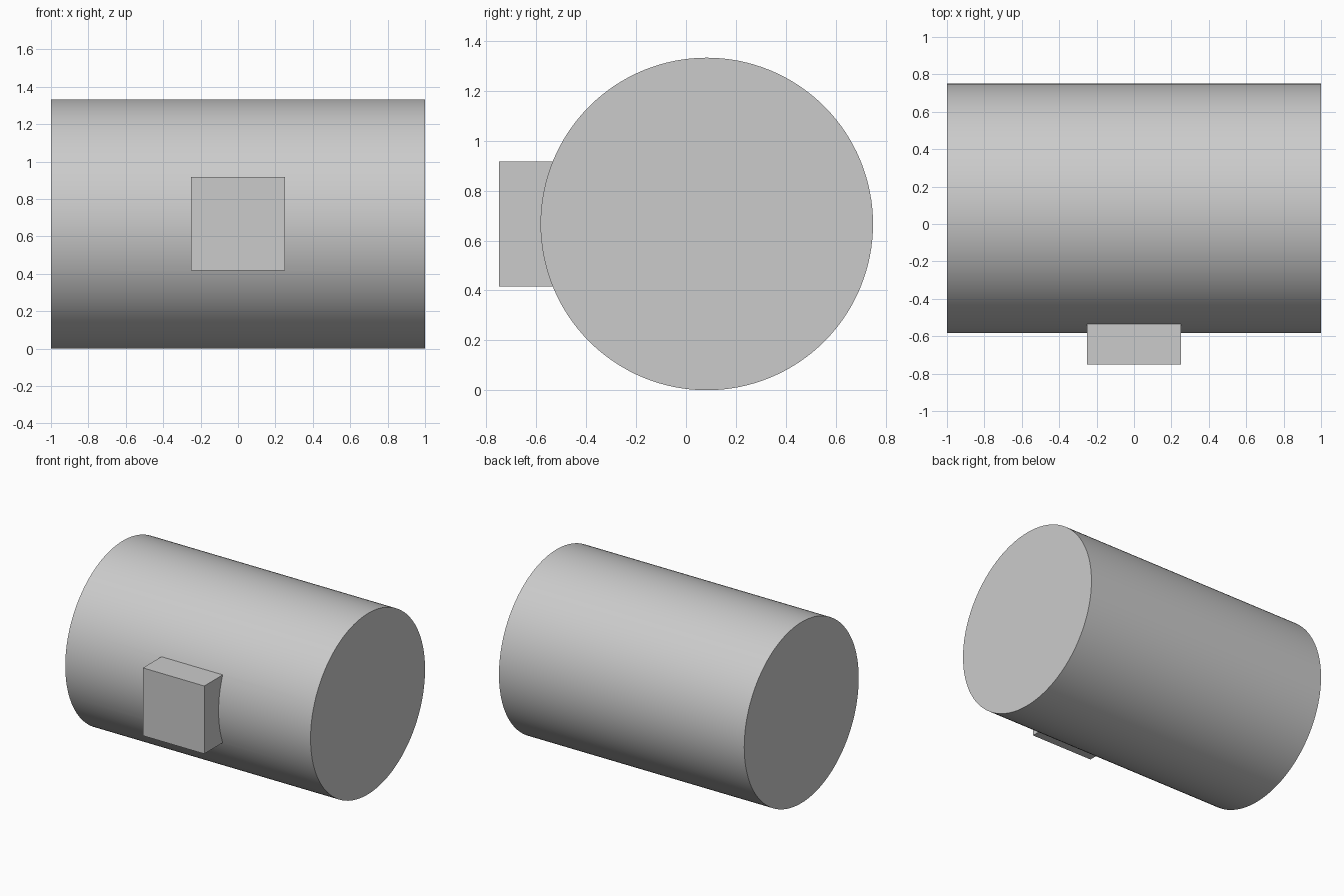
import bpy
from math import pi, radians

if "Cube" in bpy.data.objects:
    bpy.data.objects.remove(bpy.data.objects["Cube"])

R = 2 / 3            # drum radius
CY = 0.75 - R        # drum axis position in y

# Boss: square block on the front, reaching into the drum
bpy.ops.mesh.primitive_cube_add(size=1, location=(0, -0.55, R))
boss = bpy.context.object
boss.name = "front_block_cutter"
boss.scale = (0.5, 0.4, 0.5)
bpy.ops.object.transform_apply(location=False, rotation=False, scale=True)
boss.hide_render = True

# Drum: solid horizontal cylinder along x
bpy.ops.mesh.primitive_cylinder_add(vertices=128, radius=R, depth=2,
                                    location=(0, CY, R), rotation=(0, pi / 2, 0))
drum = bpy.context.object
drum.name = "drum_with_front_block"

# Join the block to the drum as one clean solid
union = drum.modifiers.new("join_block", 'BOOLEAN')
union.operation = 'UNION'
union.solver = 'EXACT'
union.object = boss
bpy.ops.object.modifier_apply(modifier=union.name)
bpy.data.objects.remove(boss, do_unlink=True)

bpy.ops.object.shade_smooth_by_angle(angle=radians(30))
